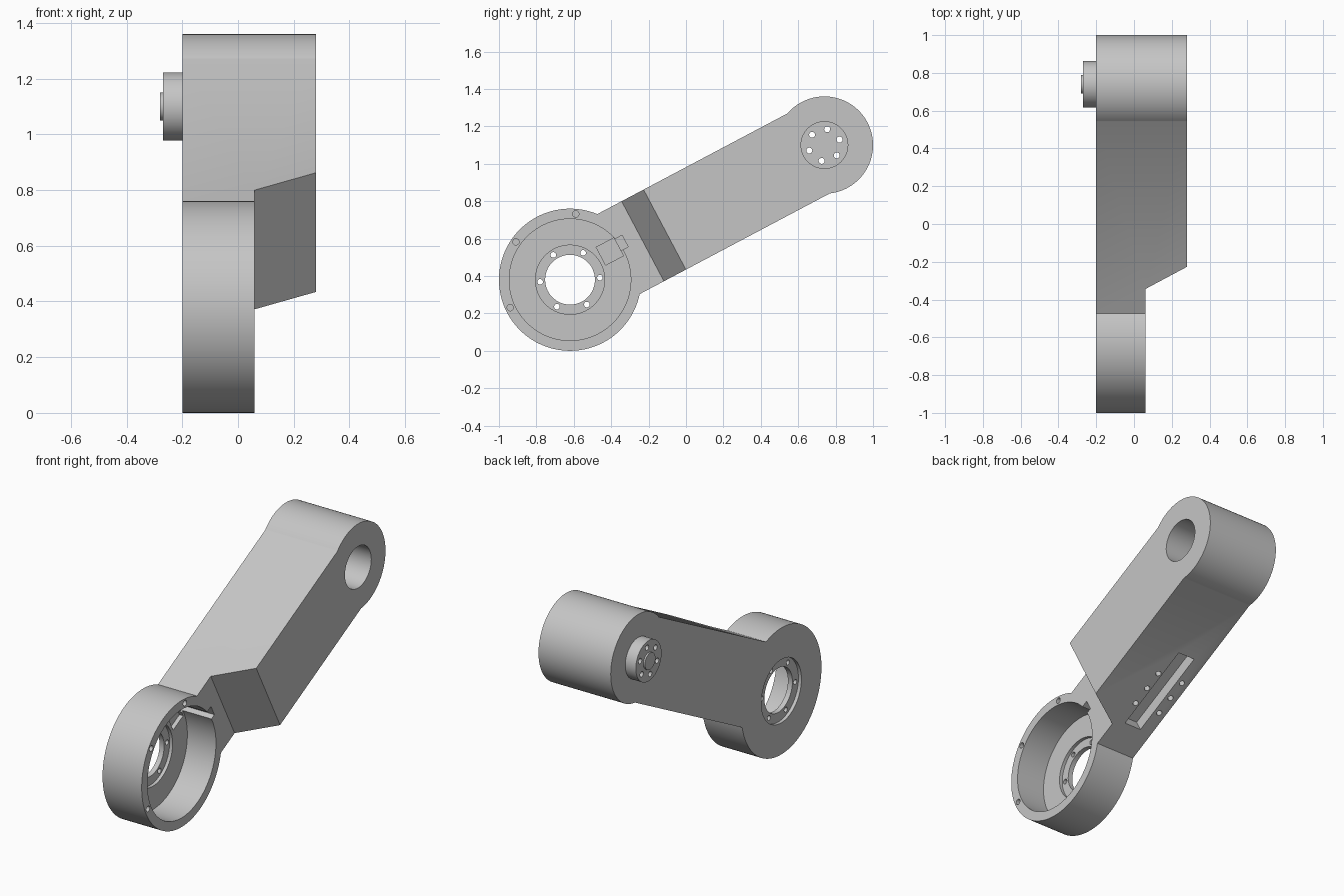
import bpy, bmesh, math
from mathutils import Matrix, Vector

old = bpy.data.objects.get("Cube")
if old:
    bpy.data.objects.remove(old, do_unlink=True)

grey = bpy.data.materials.new("light_grey")
grey.use_nodes = True
colour = (0.56, 0.56, 0.56, 1)
grey.diffuse_color = colour
grey.node_tree.nodes["Principled BSDF"].inputs["Base Color"].default_value = colour

# Arm frame: local X runs along the arm, local Y across it, local Z is world x
START, END = Vector((0, -0.62, 0.38)), Vector((0, 0.74, 1.10))
along = (END - START).normalized()
sideways = Vector((1, 0, 0))
across = sideways.cross(along)
LENGTH = (END - START).length
FRAME = Matrix.Translation(START) @ Matrix((along, across, sideways)).transposed().to_4x4()
HALF = 0.242
BACK, RIM, FRONT = -0.2, 0.06, 0.28


def make(name, bm):
    bmesh.ops.recalc_face_normals(bm, faces=bm.faces)
    mesh = bpy.data.meshes.new(name)
    bm.to_mesh(mesh)
    bm.free()
    mesh.materials.append(grey)
    obj = bpy.data.objects.new(name, mesh)
    obj.matrix_world = FRAME
    bpy.context.collection.objects.link(obj)
    return obj


def discs(name, centres, radius, low, high, segments=96):
    """Cylinders lying along the sideways axis."""
    bm = bmesh.new()
    for u, v in centres:
        place = Matrix.Translation((u, v, (low + high) / 2))
        bmesh.ops.create_cone(bm, cap_ends=True, segments=segments, radius1=radius,
                              radius2=radius, depth=high - low, matrix=place)
    return make(name, bm)


def box(name, u, v, w):
    bm = bmesh.new()
    bmesh.ops.create_cube(bm, size=1)
    for vert in bm.verts:
        vert.co = [a + (b - a) * (c + 0.5) for (a, b), c in zip((u, v, w), vert.co)]
    return make(name, bm)


def ring(centre, radius, first, count, step=60):
    """Hole centres on a circle; angles are measured in the world side plane."""
    tilt = math.atan2(along.z, along.y)
    angles = [math.radians(first + step * i) - tilt for i in range(count)]
    return [(centre + radius * math.cos(a), radius * math.sin(a)) for a in angles]


# Arm with a sloped step from the thin to the thick part
bm = bmesh.new()
outline = [(0, BACK), (LENGTH, BACK), (LENGTH, FRONT), (0.573, FRONT), (0.44, RIM), (0, RIM)]
face = bm.faces.new([bm.verts.new((u, -HALF, w)) for u, w in outline])
swept = bmesh.ops.extrude_face_region(bm, geom=[face])["geom"]
bmesh.ops.translate(bm, vec=(0, 2 * HALF, 0),
                    verts=[g for g in swept if isinstance(g, bmesh.types.BMVert)])
body = make("robot_arm_link", bm)

hub = [(LENGTH, 0)]
base = [(0, 0)]

# Solids joined to the arm
adds = [
    discs("round_housing", base, 0.38, BACK, RIM, 128),
    discs("end_barrel", hub, 0.26, BACK, FRONT, 128),
    discs("output_boss", hub, 0.122, -0.27, -0.19),
    discs("boss_centre", hub, 0.05, -0.28, -0.26, 48),
]

# Under-arm screw holes, pointing across the arm
bm = bmesh.new()
for u in (0.614, 0.726, 0.838):
    for w in (-0.155, 0.017):
        bmesh.ops.create_cone(bm, cap_ends=True, segments=20, radius1=0.016, radius2=0.016,
                              depth=0.1, matrix=Matrix.Translation((u, -HALF, w))
                              @ Matrix.Rotation(math.pi / 2, 4, "X"))
under_holes = make("under_holes", bm)

# Pockets and holes
cuts = [
    discs("housing_cavity", base, 0.325, -0.13, 0.2, 128),
    discs("front_recess", base, 0.185, -0.15, 0.0),
    discs("back_recess", base, 0.19, -0.3, -0.18),
    discs("housing_opening", base, 0.133, -0.4, 0.1),
    discs("housing_bolt_holes", ring(0, 0.16, 4, 6), 0.015, -0.35, 0.05, 20),
    discs("rim_holes", ring(0, 0.353, 85, 3), 0.017, 0.0, 0.15, 20),
    box("floor_pocket", (0.205, 0.312), (-0.02, 0.088), (-0.155, 0.1)),
    box("cable_notch", (0.29, 0.357), (0.01, 0.08), (-0.14, 0.2)),
    discs("barrel_bore", hub, 0.125, -0.18, 0.5),
    discs("boss_bolt_holes", ring(LENGTH, 0.086, 20, 6), 0.016, -0.4, 0.0, 20),
    box("under_slot", (0.475, 1.005), (-0.4, -HALF + 0.07), (-0.12, -0.008)),
    under_holes,
]

for operation, tools in (("UNION", adds), ("DIFFERENCE", cuts)):
    for tool in tools:
        tool.hide_render = True
        mod = body.modifiers.new(tool.name, "BOOLEAN")
        mod.operation = operation
        mod.solver = "EXACT"
        mod.object = tool

# Bake the booleans and drop the helpers
bpy.context.view_layer.update()
graph = bpy.context.evaluated_depsgraph_get()
baked = bpy.data.meshes.new_from_object(body.evaluated_get(graph))
body.modifiers.clear()
body.data = baked
for tool in adds + cuts:
    bpy.data.objects.remove(tool, do_unlink=True)

bpy.ops.object.select_all(action="DESELECT")
body.select_set(True)
bpy.context.view_layer.objects.active = body
bpy.ops.object.shade_smooth_by_angle(angle=math.radians(30))
